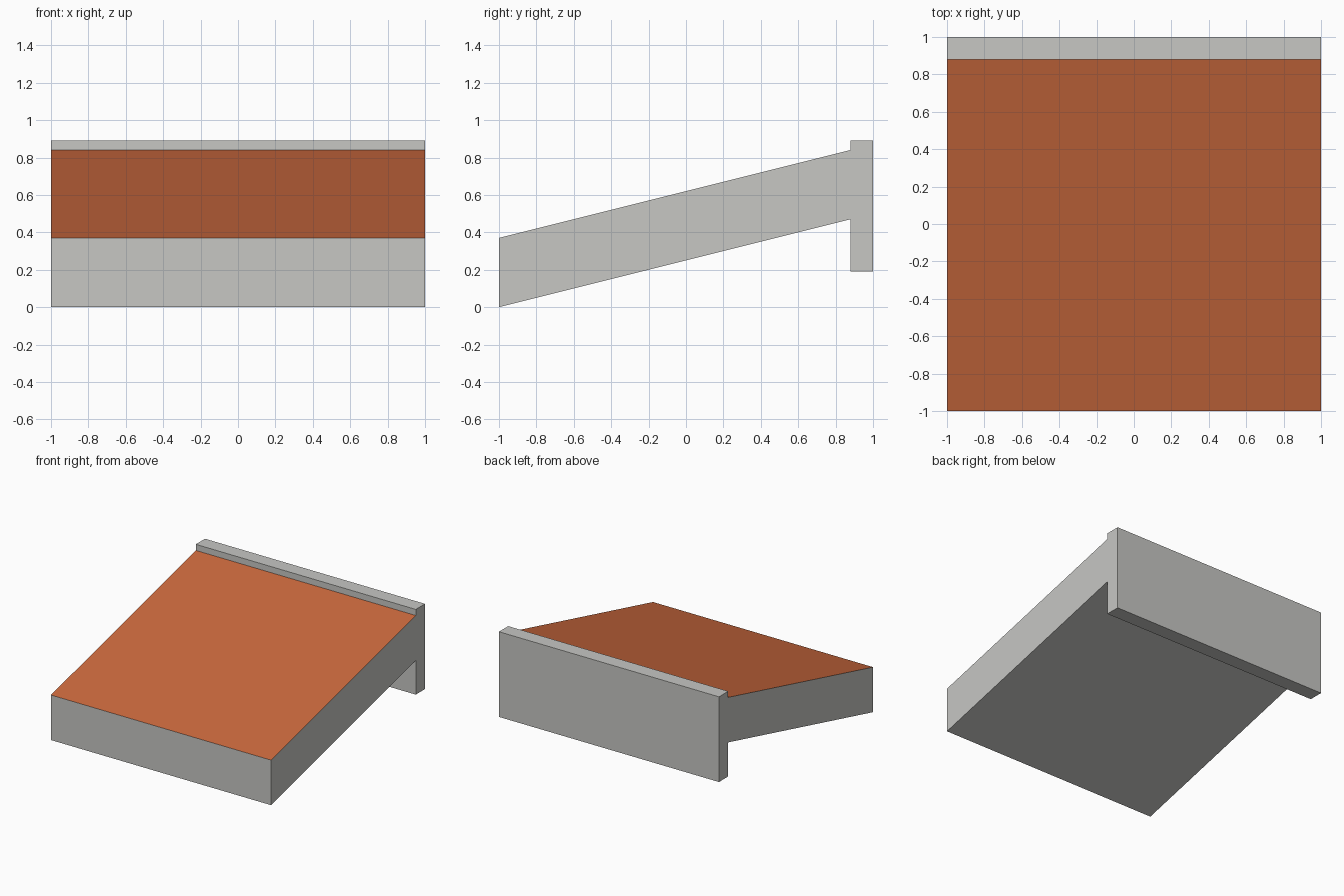
import bpy
import bmesh

if "Cube" in bpy.data.objects:
    bpy.data.objects.remove(bpy.data.objects["Cube"])


def material(name, rgb):
    mat = bpy.data.materials.new(name)
    mat.diffuse_color = (*rgb, 1.0)
    mat.use_nodes = True
    mat.node_tree.nodes["Principled BSDF"].inputs["Base Color"].default_value = mat.diffuse_color
    return mat


grey = material("plaster_grey", (0.57, 0.57, 0.55))
orange = material("tile_orange", (0.59, 0.14, 0.047))

# Side profile (y, z): sloping slab running into an upright ridge beam
profile = [
    (-1.0, 0.0), (0.88, 0.47), (0.88, 0.19), (1.0, 0.19),
    (1.0, 0.89), (0.88, 0.89), (0.88, 0.84), (-1.0, 0.37),
]

# Extrude the profile across the full width
bm = bmesh.new()
side = bm.faces.new([bm.verts.new((-1.0, y, z)) for y, z in profile])
extruded = bmesh.ops.extrude_face_region(bm, geom=[side])["geom"]
bmesh.ops.translate(bm, vec=(2.0, 0.0, 0.0),
                    verts=[v for v in extruded if isinstance(v, bmesh.types.BMVert)])
bmesh.ops.recalc_face_normals(bm, faces=bm.faces)

# Orange covers only the sloping upper face
for face in bm.faces:
    face.normal_update()
    n = face.normal
    face.material_index = 1 if n.z > 0.5 and n.y < -0.1 else 0

mesh = bpy.data.meshes.new("sloped_roof")
mesh.materials.append(grey)
mesh.materials.append(orange)
bm.to_mesh(mesh)
bm.free()
roof = bpy.data.objects.new("sloped_roof", mesh)
bpy.context.collection.objects.link(roof)
